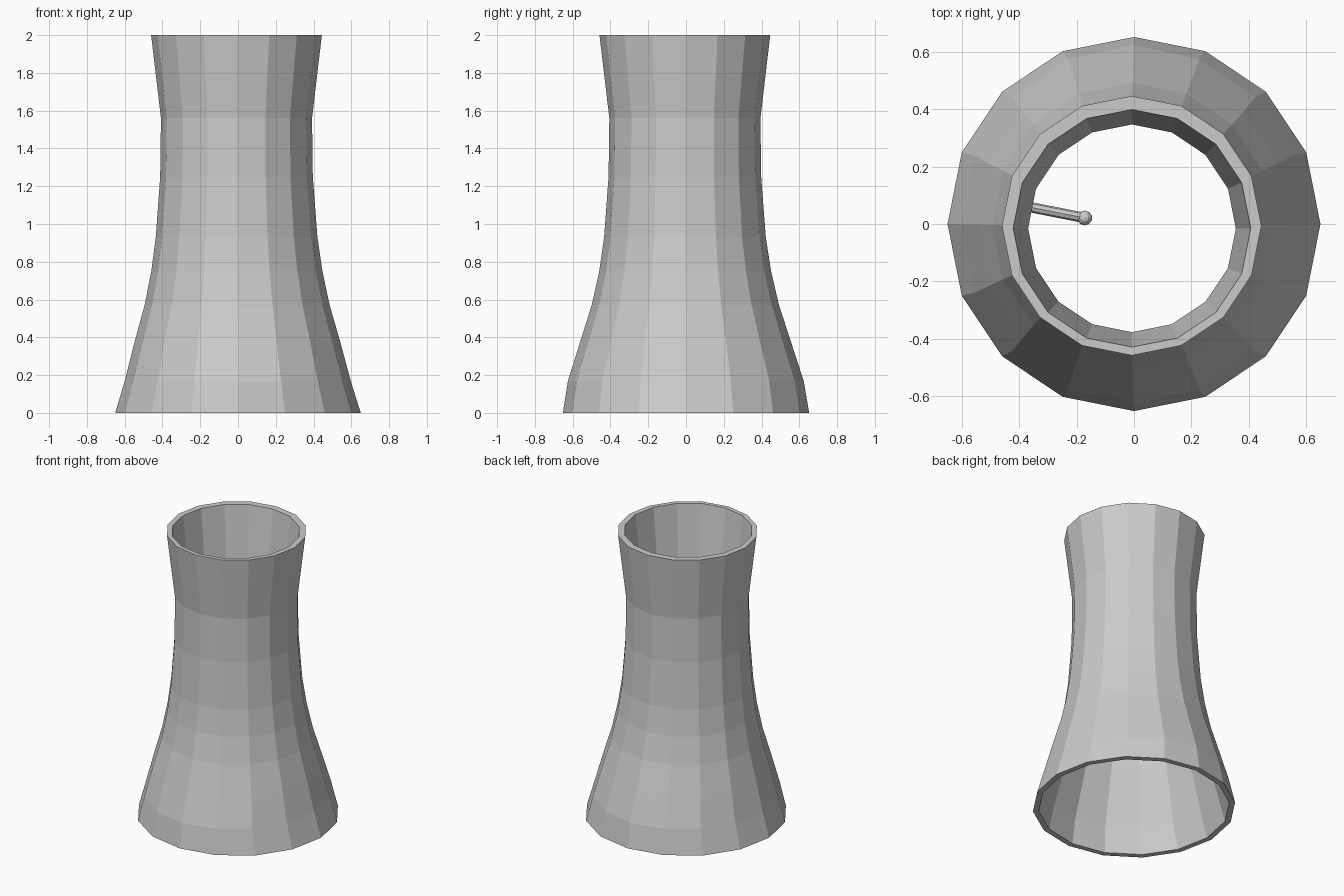
import bpy, bmesh
from math import cos, sin, pi
from mathutils import Vector

if "Cube" in bpy.data.objects:
    bpy.data.objects.remove(bpy.data.objects["Cube"])

SIDES = 16


def make_object(name, bm):
    bmesh.ops.recalc_face_normals(bm, faces=bm.faces)
    mesh = bpy.data.meshes.new(name)
    bm.to_mesh(mesh)
    bm.free()
    obj = bpy.data.objects.new(name, mesh)
    bpy.context.collection.objects.link(obj)
    return obj


def ring(bm, cx, cy, rx, ry, z):
    return [bm.verts.new((cx + rx * cos(2 * pi * i / SIDES),
                          cy + ry * sin(2 * pi * i / SIDES), z)) for i in range(SIDES)]


# Tower shell: hourglass outer wall, thinner offset inner wall, open both ends
# (height, x radius, y radius)
profile = [(0, .65, .652), (.17, .598, .624), (.37, .546, .56), (.57, .49, .496),
           (.75, .453, .455), (.93, .428, .428), (1.25, .404, .404),
           (1.56, .40, .40), (2, .452, .452)]
bm = bmesh.new()
outer = [ring(bm, -.008 * min(1, z), -.006 * min(1, z), rx, ry, z) for z, rx, ry in profile]
inner = [ring(bm, -.007 * min(1, z), -.015 * min(1, z), rx - .038, ry - .038, z)
         for z, rx, ry in profile]
loops = outer + inner[::-1]
for a, b in zip(loops, loops[1:] + loops[:1]):
    for i in range(SIDES):
        j = (i + 1) % SIDES
        bm.faces.new((a[i], a[j], b[j], b[i]))
make_object("tower_shell", bm)


# Small inlet pipe with a rounded nozzle, fixed to the inside wall
def rod(name, start, end, radius):
    start, end = Vector(start), Vector(end)
    axis = end - start
    bm = bmesh.new()
    bmesh.ops.create_cone(bm, cap_ends=True, segments=8, radius1=radius,
                          radius2=radius, depth=axis.length)
    obj = make_object(name, bm)
    obj.rotation_euler = axis.to_track_quat('Z', 'Y').to_euler()
    obj.location = (start + end) / 2


rod("inlet_pipe", (-.43, .072, .8), (-.165, .02, .8), .018)
bm = bmesh.new()
bmesh.ops.create_uvsphere(bm, u_segments=10, v_segments=6, radius=.026)
nozzle = make_object("pipe_nozzle", bm)
nozzle.location = (-.172, .021, .8)
